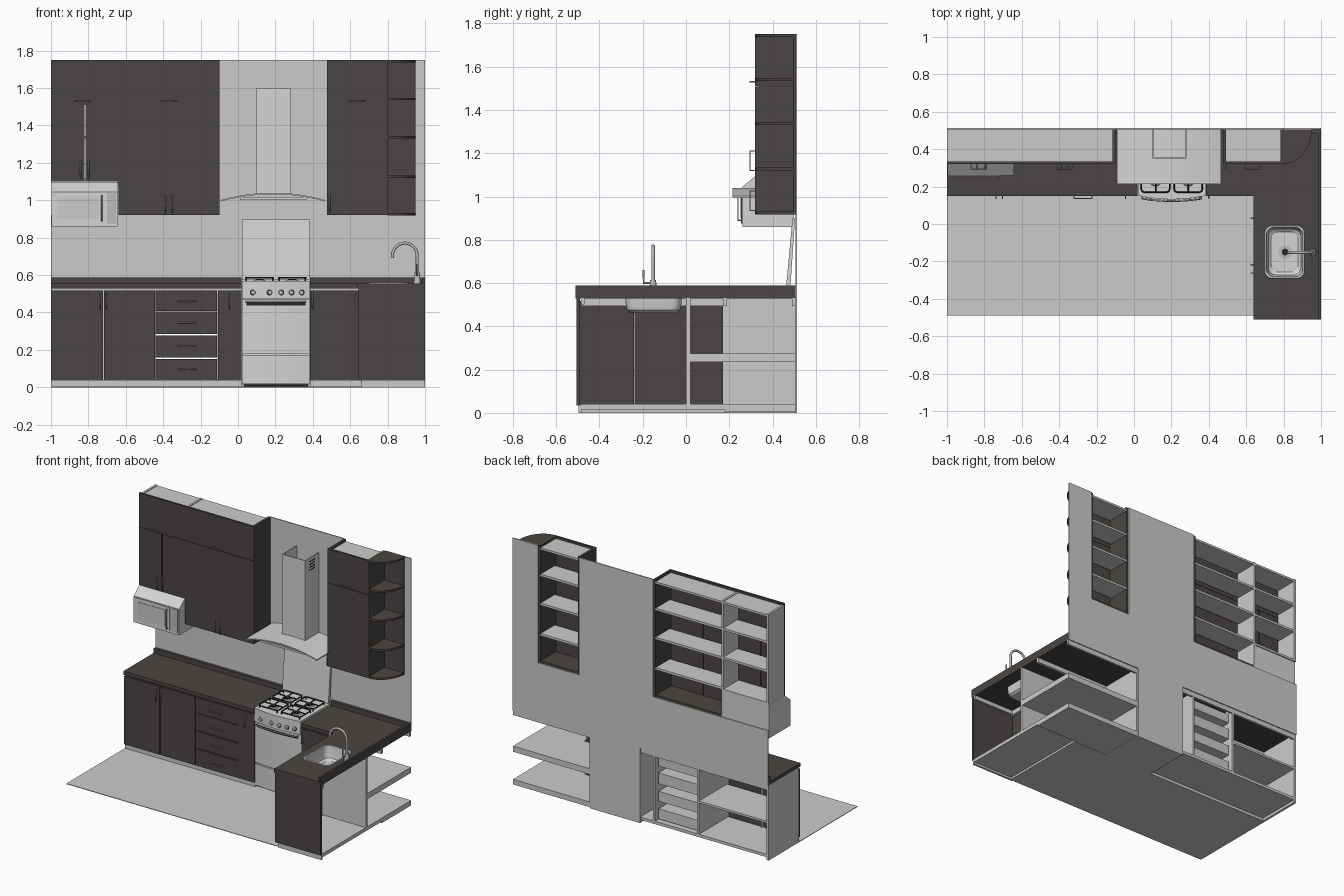
import bpy, bmesh, math
from mathutils import Vector

def mat(name, r, g, b):
    m = bpy.data.materials.new(name)
    m.diffuse_color = (r, g, b, 1)
    return m

DARK = mat("dark wood", 0.068, 0.060, 0.056)
LIGHT = mat("light board", 0.60, 0.60, 0.585)
STEEL = mat("stove enamel", 0.66, 0.66, 0.65)
CHROME = mat("chrome", 0.50, 0.50, 0.50)
BLACK = mat("black iron", 0.02, 0.02, 0.02)

def finish(name, bm, m):
    bmesh.ops.recalc_face_normals(bm, faces=bm.faces)
    me = bpy.data.meshes.new(name)
    bm.to_mesh(me)
    bm.free()
    me.materials.append(m)
    ob = bpy.data.objects.new(name, me)
    bpy.context.collection.objects.link(ob)
    return ob

def boxes(name, m, *specs):
    """Each spec: x0, x1, y0, y1, z0, z1"""
    bm = bmesh.new()
    for x0, x1, y0, y1, z0, z1 in specs:
        vs = bmesh.ops.create_cube(bm, size=1)["verts"]
        for v in vs:
            v.co = ((x0 + x1) / 2 + v.co.x * (x1 - x0), (y0 + y1) / 2 + v.co.y * (y1 - y0),
                    (z0 + z1) / 2 + v.co.z * (z1 - z0))
    return finish(name, bm, m)

def loft(name, m, rings, cap0=True, cap1=True):
    bm = bmesh.new()
    rs = [[bm.verts.new(p) for p in r] for r in rings]
    n = len(rs[0])
    for a, b in zip(rs, rs[1:]):
        for i in range(n):
            bm.faces.new((a[i], a[(i + 1) % n], b[(i + 1) % n], b[i]))
    if cap0:
        bm.faces.new(rs[0])
    if cap1:
        bm.faces.new(rs[-1])
    return finish(name, bm, m)

def prism(name, m, pts, axis, a, b):
    place = {"x": lambda p, t: (t, p[0], p[1]), "y": lambda p, t: (p[0], t, p[1]),
             "z": lambda p, t: (p[0], p[1], t)}[axis]
    return loft(name, m, [[place(p, t) for p in pts] for t in (a, b)])

def cyl(name, m, c, axis, r, h, r2=None, n=20):
    d = Vector(axis)
    q = d.to_track_quat("Z", "Y")
    ring = lambda rad, t: [Vector(c) + q @ Vector((rad * math.cos(k * math.tau / n), rad * math.sin(k * math.tau / n), t)) for k in range(n)]
    return loft(name, m, [ring(r, 0), ring(r if r2 is None else r2, h)])

def tube(name, m, paths, r, res=2):
    cu = bpy.data.curves.new(name, "CURVE")
    cu.dimensions = "3D"
    cu.bevel_depth, cu.bevel_resolution, cu.use_fill_caps = r, res, True
    for pts in paths:
        s = cu.splines.new("POLY")
        s.points.add(len(pts) - 1)
        for p, co in zip(s.points, pts):
            p.co = (*co, 1)
    cu.materials.append(m)
    ob = bpy.data.objects.new(name, cu)
    bpy.context.collection.objects.link(ob)

def rrect(x0, x1, y0, y1, r, z, k=6):
    out = []
    for cx, cy, a0 in ((x1 - r, y1 - r, 0), (x0 + r, y1 - r, 90), (x0 + r, y0 + r, 180), (x1 - r, y0 + r, 270)):
        for i in range(k + 1):
            a = math.radians(a0 + 90 * i / k)
            out.append((cx + r * math.cos(a), cy + r * math.sin(a), z))
    return out

# floor and wall (open behind the cabinets)
boxes("floor", LIGHT, (-1, 0.66, -0.49, 0.17, 0, 0.004), (0.02, 0.385, 0.17, 0.51, 0, 0.004))
W0, W1 = 0.505, 0.512
boxes("wall", LIGHT, (-1, 1, W0, W1, 0.53, 0.92), (-0.1, 0.475, W0, W1, 0.92, 1.75),
      (0.8, 1, W0, W1, 0.92, 1.75), (0.0, 0.39, W0, W1, 0, 0.53))

# upper cabinets: light boards, dark sides beside the hood
UY, T = 0.335, 0.016
S = [1.12, 1.335, 1.54]
parts = [(-1, -1 + T, UY, W0, 1.1, 1.74), (-0.645, -0.63, UY, W0, 0.92, 1.74),
         (-1, -0.1 - T, UY, W0, 1.72, 1.735), (0.475 + T, 0.8 - T, UY, W0, 1.72, 1.735),
         (-1, -0.63, UY, W0, 1.1, 1.116)]
for z in S:
    parts += [(-0.63, -0.1 - T, UY + 0.01, W0, z - 0.008, z + 0.008), (0.475 + T, 0.8 - T, UY + 0.01, W0, z - 0.008, z + 0.008)]
    if z > 1.2:
        parts.append((-1 + T, -0.645, UY + 0.01, W0, z - 0.008, z + 0.008))
boxes("upper_carcass", LIGHT, *parts)
boxes("upper_dark_sides", DARK, (-0.1 - T, -0.1, UY, W0, 0.92, 1.75), (0.475, 0.475 + T, UY, W0, 0.92, 1.75),
      (0.8 - T, 0.8, UY, W0, 0.92, 1.75), (-0.63, -0.1 - T, UY, W0, 0.92, 0.935), (0.475 + T, 0.8 - T, UY, W0, 0.92, 0.935))
doors = []
for x0, x1, zb in ((-1, -0.822, 1.1), (-0.816, -0.64, 1.1), (-0.638, -0.37, 0.92), (-0.368, -0.1, 0.92), (0.475, 0.8, 0.92)):
    doors.append((x0, x1, 0.32, UY, zb, 1.508))
for x0, x1 in ((-1, -0.64), (-0.638, -0.1), (0.475, 0.8)):
    doors.append((x0, x1, 0.32, UY, 1.51, 1.75))
boxes("upper_doors", DARK, *doors)

# corner shelf with rounded boards
arc = [(0.8 + 0.15 * math.sin(i * math.pi / 24), 0.51 - 0.188 * math.cos(i * math.pi / 24)) for i in range(13)]
for i, z in enumerate((0.918, 1.12, 1.33, 1.535, 1.737)):
    prism("corner_shelf_%d" % (i + 1), DARK, [(0.8, 0.51)] + arc, "z", z, z + 0.013)
boxes("corner_shelf_back", DARK, (0.8, 0.95, 0.495, W0, 0.92, 1.75))

# lower carcass
parts = [(-1, 0.02, 0.165, 0.18, 0, 0.036), (0.385, 0.66, 0.165, 0.18, 0, 0.036), (0.66, 0.675, -0.485, 0.18, 0, 0.036),
         (0.66, 1, -0.497, -0.482, 0, 0.036),
         (-1, 0.02, 0.18, W0, 0.02, 0.04), (0.39, 1, 0.18, W0, 0.004, 0.04), (0.67, 1, -0.485, 0.18, 0.015, 0.04),
         (-1, -1 + T, 0.172, W0, 0, 0.53), (-0.455, -0.44, 0.172, W0, 0.04, 0.53), (-0.11, -0.095, 0.172, W0, 0.04, 0.53),
         (0.004, 0.02, 0.172, W0, 0, 0.53), (0.385, 0.401, 0.172, W0, 0, 0.53),
         (-0.985, -0.455, 0.19, W0, 0.26, 0.275), (0.4, 1, 0.18, W0, 0.235, 0.275), (0.67, 1, 0.02, 0.18, 0.235, 0.275),
         (0.66, 1, 0.0, 0.02, 0.036, 0.53),
         (-1, 0.02, 0.172, 0.19, 0.495, 0.53), (0.4, 0.66, 0.172, 0.19, 0.495, 0.53), (0.658, 0.675, -0.485, 0.18, 0.495, 0.53),
         (-1, 0.0, 0.49, W0, 0.495, 0.53), (0.4, 1, 0.49, W0, 0.495, 0.53), (0.66, 1, 0.17, 0.19, 0.495, 0.53),
         (0.66, 1, -0.485, -0.47, 0.5, 0.53), (-0.725, -0.715, 0.172, 0.19, 0.04, 0.5)]
boxes("lower_carcass", LIGHT, *parts)

# lower doors and drawers
DY0, DY1, DZ0, DZ1 = 0.157, 0.172, 0.035, 0.518
drawers = [(0.035, 0.152), (0.16, 0.276), (0.284, 0.406), (0.409, DZ1)]
boxes("lower_doors", DARK, (-1, -0.723, DY0, DY1, DZ0, DZ1), (-0.717, -0.445, DY0, DY1, DZ0, DZ1),
      (-0.108, 0.02, DY0, DY1, DZ0, DZ1), (0.387, 0.643, DY0, DY1, DZ0, DZ1),
      (0.643, 0.658, -0.497, -0.241, DZ0, DZ1), (0.643, 0.658, -0.238, 0.0, DZ0, DZ1), (0.643, 0.658, 0.003, DY1, DZ0, DZ1))
boxes("end_panel", DARK, (0.643, 1, -0.505, -0.49, DZ0, 0.53))
boxes("drawer_fronts", DARK, *[(-0.442, -0.111, DY0, DY1, a, b) for a, b in drawers])
boxes("drawer_boxes", LIGHT, *[(-0.43, -0.12, 0.173, 0.48, a + 0.015, b - 0.03) for a, b in drawers])

# worktop with sink cut-out and raised edge strips
CZ0, CZ1 = 0.529, 0.555
boxes("worktop", DARK, (-1, 0.02, 0.15, W0, CZ0, CZ1), (0.385, 0.64, 0.15, W0, CZ0, CZ1))
ret = boxes("worktop_return", DARK, (0.64, 1, -0.51, W0, CZ0, CZ1))
cut = loft("sink_cutter", DARK, [rrect(0.705, 0.905, -0.285, -0.015, 0.035, z) for z in (0.5, 0.6)])
cut.hide_render = True
mod = ret.modifiers.new("sink_hole", "BOOLEAN")
mod.operation, mod.object, mod.solver = "DIFFERENCE", cut, "EXACT"
bpy.context.view_layer.objects.active = ret
bpy.ops.object.modifier_apply(modifier=mod.name)
bpy.data.objects.remove(cut)
boxes("worktop_lip", DARK, (-1, 0.02, 0.485, W0, CZ1, 0.588), (0.385, 0.985, 0.485, W0, CZ1, 0.588), (0.985, 1, -0.51, W0, CZ1, 0.588))

# sink basin and tap
loft("sink", STEEL, [rrect(0.698 + d, 0.912 - d, -0.292 + d, -0.008 - d, 0.04, z)
     for d, z in ((0, 0.556), (0.002, 0.559), (0.01, 0.558), (0.014, 0.50), (0.02, 0.475), (0.035, 0.462))], cap0=False)
cyl("sink_drain", CHROME, (0.808, -0.15, 0.461), (0, 0, 1), 0.036, 0.005)
cyl("sink_drain_hole", BLACK, (0.808, -0.15, 0.466), (0, 0, 1), 0.018, 0.002)
neck = [(0.958, -0.152, 0.56), (0.958, -0.152, 0.70)]
neck += [(0.892 + 0.066 * math.cos(a * math.pi / 14), -0.152, 0.705 + 0.066 * math.sin(a * math.pi / 14)) for a in range(1, 15)]
tube("tap_neck", CHROME, [neck + [(0.826, -0.152, 0.69)]], 0.008, 3)
cyl("tap_base", CHROME, (0.958, -0.152, 0.555), (0, 0, 1), 0.02, 0.06, 0.013)
tube("tap_lever", CHROME, [[(0.958, -0.152, 0.60), (0.958, -0.195, 0.60), (0.958, -0.197, 0.66)]], 0.005)

# bar handles
def bar(a, b, out):
    a, b, o = Vector(a), Vector(b), Vector(out)
    return [a, a + o, b + o, b]

up, low = (0, -0.025, 0), (0, -0.02, 0)
H = [bar((x - 0.042, 0.32, 1.53), (x + 0.042, 0.32, 1.53), up) for x in (-0.83, -0.37, 0.635)]
H += [bar((x, 0.32, z), (x, 0.32, z + 0.09), up) for x, z in ((-0.84, 1.12), (-0.798, 1.12), (-0.388, 0.935), (-0.35, 0.935), (0.49, 0.935))]
H += [bar((x, DY0, 0.42), (x, DY0, 0.505), low) for x in (-0.738, -0.703, -0.045, 0.40)]
H += [bar((-0.32, DY0, z), (-0.225, DY0, z), low) for z in (0.46, 0.345, 0.22, 0.095)]
H += [bar((0.643, y, 0.42), (0.643, y, 0.505), (-0.018, 0, 0)) for y in (-0.262, -0.218, 0.03)]
tube("handles", CHROME, H, 0.0035, 1)

# microwave with sloped top front
prism("microwave_body", STEEL, [(0.26, 0.86), (0.26, 1.045), (0.325, 1.098), (0.50, 1.098), (0.50, 0.86)], "x", -0.998, -0.642)
boxes("microwave_door", STEEL, (-0.99, -0.715, 0.254, 0.26, 0.875, 1.04))
boxes("microwave_window", LIGHT, (-0.965, -0.745, 0.251, 0.254, 0.90, 1.015))
boxes("microwave_panel", CHROME, (-0.70, -0.652, 0.256, 0.26, 0.875, 1.04))
tube("microwave_handle", CHROME, [bar((-0.728, 0.255, 0.89), (-0.728, 0.255, 1.025), (0, -0.014, 0))], 0.004, 1)

# cooker hood: curved canopy, body and open chimney
top = [(-0.09 + 0.555 * i / 20, 1.002 + 0.038 * (1 - (i / 10 - 1) ** 2)) for i in range(21)]
prism("hood_canopy", STEEL, top + [(x, z - 0.008) for x, z in reversed(top)], "y", 0.215, W0)
boxes("hood_body", STEEL, (0.01, 0.365, 0.225, W0, 1.005, 1.018))
boxes("hood_chimney", STEEL, (0.1, 0.28, 0.35, 0.356, 1.03, 1.6), (0.1, 0.106, 0.356, W0, 1.03, 1.6), (0.274, 0.28, 0.356, W0, 1.03, 1.6))
boxes("chimney_vents", BLACK, *[(x, x + 0.002, 0.40, 0.46, z, z + 0.008) for x in (0.099, 0.279) for z in (1.51, 1.53, 1.55, 1.57)])

# stove: body, bowed fronts, lid
X0, X1 = 0.022, 0.383
def bowed(y, d):
    return [(X0 + (X1 - X0) * i / 16, y - d * (1 - (i / 8 - 1) ** 2)) for i in range(17)] + [(X1, 0.18), (X0, 0.18)]

boxes("stove_body", STEEL, (X0, X1, 0.17, 0.50, 0.015, 0.562))
boxes("stove_foot", BLACK, (X0 + 0.01, X1 - 0.01, 0.18, 0.48, 0.004, 0.015))
prism("stove_drawer", STEEL, bowed(0.16, 0.012), "z", 0.02, 0.172)
prism("oven_door", STEEL, bowed(0.16, 0.012), "z", 0.18, 0.468)
prism("control_panel", STEEL, bowed(0.152, 0.02), "z", 0.474, 0.556)
prism("hob_top", STEEL, bowed(0.152, 0.02)[:17] + [(X1, 0.50), (X0, 0.50)], "z", 0.556, 0.568)
prism("oven_grip", BLACK, [(0.045 + 0.315 * i / 10, 0.155 - 0.014 * (1 - (i / 5 - 1) ** 2)) for i in range(11)] + [(0.36, 0.165), (0.045, 0.165)], "z", 0.437, 0.452)
tube("oven_handle", CHROME, [[(0.045, 0.155, 0.457)] + [(0.045 + 0.315 * i / 10, 0.135 - 0.012 * (1 - (i / 5 - 1) ** 2), 0.457) for i in range(11)] + [(0.36, 0.155, 0.457)]], 0.005)
for i, x in enumerate((0.08, 0.17, 0.23, 0.285, 0.34)):
    y = 0.153 - 0.02 * (1 - ((x - 0.2025) / 0.1805) ** 2)
    cyl("knob_ring_%d" % (i + 1), BLACK, (x, y + 0.006, 0.507), (0, -1, 0), 0.017, 0.007)
    cyl("knob_%d" % (i + 1), CHROME, (x, y + 0.002, 0.507), (0, -1, 0), 0.014, 0.016, 0.011)
prism("stove_lid", STEEL, [(0.462, 0.575), (0.482, 0.575), (0.504, 0.898), (0.492, 0.898)], "x", X0, X1)

# burners and pan grates
G = []
for i, (x, y) in enumerate([(x, y) for x in (0.115, 0.29) for y in (0.235, 0.385)]):
    cyl("burner_ring_%d" % (i + 1), CHROME, (x, y, 0.568), (0, 0, 1), 0.034, 0.006, 0.028)
    cyl("burner_cap_%d" % (i + 1), BLACK, (x, y, 0.574), (0, 0, 1), 0.022, 0.006)
    z = 0.585
    G.append([(p[0], p[1], z) for p in rrect(x - 0.075, x + 0.075, y - 0.065, y + 0.065, 0.015, z, 2)])
    G[-1].append(G[-1][0])
    for dx, dy in ((1, 0), (-1, 0), (0, 1), (0, -1)):
        G.append([(x + 0.075 * dx, y + 0.065 * dy, z), (x + 0.02 * dx, y + 0.02 * dy, z)])
    for dx in (-1, 1):
        for dy in (-1, 1):
            G.append([(x + 0.07 * dx, y + 0.06 * dy, z), (x + 0.07 * dx, y + 0.06 * dy, 0.567)])
tube("pan_grates", BLACK, G, 0.004, 1)

# smooth the curved parts, keep corners sharp
for ob in bpy.data.objects:
    if ob.type == "MESH":
        ob.select_set(True)
        bpy.context.view_layer.objects.active = ob
bpy.ops.object.shade_smooth_by_angle(angle=math.radians(30))
